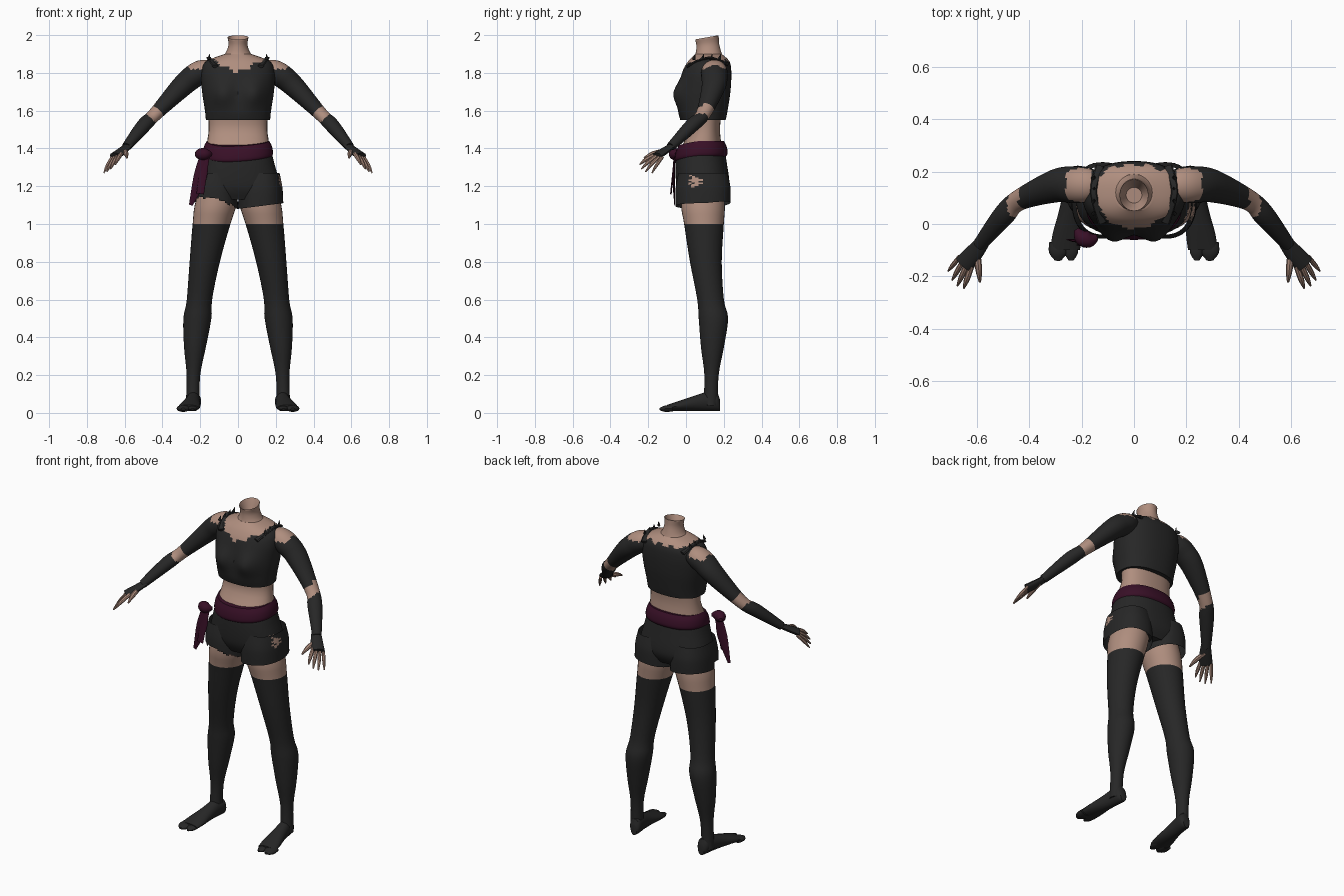
import bpy, bmesh
from math import sin, cos, tau, pi, exp, hypot, atan2, radians, copysign
from mathutils import Vector

if "Cube" in bpy.data.objects:
    bpy.data.objects.remove(bpy.data.objects["Cube"])


def material(name, *rgb):
    mat = bpy.data.materials.new(name)
    mat.use_nodes = True
    mat.diffuse_color = (*rgb, 1)
    shader = mat.node_tree.nodes["Principled BSDF"]
    shader.inputs["Base Color"].default_value = (*rgb, 1)
    shader.inputs["Roughness"].default_value = .9
    return mat


SKIN = material("skin", .43, .27, .21)
BLACK = material("black cloth", .02, .02, .02)
MAROON = material("maroon sash", .04, .005, .02)


def smooth_rows(rows, steps):
    """Catmull-Rom interpolation through rows of numbers."""
    dense = []
    for i in range(len(rows) - 1):
        before, start, end = rows[max(i - 1, 0)], rows[i], rows[i + 1]
        after = rows[min(i + 2, len(rows) - 1)]
        for step in range(steps):
            t = step / steps
            dense.append([b + t * ((c - a) + t * ((2 * a - 5 * b + 4 * c - d) + t * (3 * b - a - 3 * c + d))) / 2
                          for a, b, c, d in zip(before, start, end, after)])
    return dense + [list(rows[-1])]


def surface(name, rings, materials, rule=None, warp=None, cut=None, caps=True):
    """Join rings of points into a surface, coloured and torn by rules."""
    bm = bmesh.new()
    loops = [[bm.verts.new(warp(point) if warp else point) for point in ring] for ring in rings]
    for lower, upper in zip(loops, loops[1:]):
        for i in range(len(lower)):
            bm.faces.new((lower[i - 1], lower[i], upper[i], upper[i - 1]))
    if caps:
        bm.faces.new(loops[0])
        bm.faces.new(loops[-1])
    bmesh.ops.recalc_face_normals(bm, faces=bm.faces)
    if cut:
        torn = [face for face in bm.faces if cut(face.calc_center_median())]
        bmesh.ops.delete(bm, geom=torn, context='FACES')
    for face in bm.faces:
        face.material_index = int(rule(face.calc_center_median())) if rule else 0
    mesh = bpy.data.meshes.new(name)
    bm.to_mesh(mesh)
    bm.free()
    for mat in materials:
        mesh.materials.append(mat)
    part = bpy.data.objects.new(name, mesh)
    bpy.context.collection.objects.link(part)
    bpy.ops.object.select_all(action='DESELECT')
    part.select_set(True)
    bpy.context.view_layer.objects.active = part
    bpy.ops.object.shade_smooth_by_angle(angle=radians(35))


def rounded(value, power):
    return copysign(abs(value) ** (2 / power), value)


def stack(name, rows, materials, side=1, middle=lambda z: 0, sides=32, steps=4, power=2.3, **rules):
    """Upright form; each row is height, half width, y centre, half depth."""
    angles = [tau * i / sides for i in range(sides)]
    rings = [[Vector((side * (middle(z) + width * rounded(cos(a), power)),
                      y + depth * rounded(sin(a), power), z)) for a in angles]
             for z, width, y, depth in smooth_rows(rows, steps)]
    surface(name, rings, materials, **rules)


def limb(name, rows, materials, side=1, flat=1, up=Vector((0, 0, 1)), sides=16, steps=4, **rules):
    """Form along a path; each row is x, y, z, half width; flat scales the thickness."""
    rows = smooth_rows(rows, steps)
    path = [Vector(row[:3]) for row in rows]
    angles = [tau * i / sides for i in range(sides)]
    rings = []
    for i, (*_, width) in enumerate(rows):
        along = (path[min(i + 1, len(path) - 1)] - path[max(i - 1, 0)]).normalized()
        across = along.cross(up).normalized()
        over = across.cross(along) * flat
        ring = [path[i] + width * (across * cos(a) + over * sin(a)) for a in angles]
        rings.append([Vector((side * p.x, p.y, p.z)) for p in ring])
    surface(name, rings, materials, **rules)


# Cropped top with bust and ragged neckline
def bust(point):
    if point.y < .08:
        swell = exp(-((abs(point.x) - .085) / .06) ** 2 - ((point.z - 1.69) / .07) ** 2)
        point.y -= swell * min(.04, (.08 - point.y) / 2)
    return point


def below_neckline(c):
    ragged = sin(c.x * 90) / 120
    if c.y < .1:
        return c.z < 1.8 + abs(c.x) / 2 + ragged
    return c.z < 1.865 + ragged or abs(c.x) > .15


stack("cropped_top", [(1.55, .17, .09, .12), (1.6, .175, .09, .13), (1.7, .19, .1, .135),
                      (1.8, .195, .11, .13), (1.86, .17, .12, .11), (1.9, .07, .12, .07)],
      [SKIN, BLACK], sides=64, steps=8, rule=below_neckline, warp=bust)


# Neck, cut at a slant and hollow
def slant(point):
    point.z += max(0, point.z - 1.9) * (point.y - .12) * 2
    return point


stack("neck", [(1.86, .12, .12, .09), (1.9, .07, .12, .07), (1.95, .05, .115, .06),
               (1.99, .055, .11, .06), (1.92, .03, .11, .03)], [SKIN], power=2, warp=slant)

# Bare waist
stack("waist", [(1.6, .16, .1, .09), (1.5, .155, .1, .08), (1.4, .17, .08, .11)], [SKIN])


# Sash band, dipping at the front, with a knot and two tails
def dip(point):
    front = max(0, .07 - point.y)
    point.z += front * (point.x - .5) / 2
    return point


stack("sash", [(1.35, .17, .08, .12), (1.37, .185, .08, .14), (1.41, .18, .08, .135),
               (1.44, .165, .08, .12)], [MAROON], sides=40, warp=dip)
limb("sash_knot", [(-.14, -.05, 1.37, .01), (-.17, -.06, 1.37, .03), (-.2, -.05, 1.37, .03),
                   (-.22, -.02, 1.37, .01)], [MAROON])
FRONT = Vector((0, 1, 0))
limb("sash_long_tail", [(-.18, -.06, 1.37, .02), (-.2, -.065, 1.25, .035), (-.25, -.06, 1.1, .01)],
     [MAROON], flat=.2, up=FRONT)
limb("sash_short_tail", [(-.17, -.06, 1.36, .02), (-.2, -.08, 1.16, .02)], [MAROON], flat=.2, up=FRONT)


# Shorts: hips and two flared legs, worn and torn
def worn_hole(c):
    y, z = c.y - .05, c.z - 1.23
    return c.x > .1 and hypot(y, z) < .03 + sin(9 * atan2(z, y)) / 90


def hem(point):
    point.z += (1.27 - point.z) * (abs(point.x) + max(0, point.y - .1)) / 1.5
    return point


def torn_front(c):
    return c.x < 0 and c.y < .07 and c.z < 1.08 + min(.12, -c.x) / 2 + sin(c.x * 150) / 150


stack("shorts_hips", [(1.41, .17, .08, .12), (1.33, .19, .08, .135), (1.2, .22, .09, .14),
                      (1.13, .19, .09, .11)],
      [BLACK, SKIN], sides=72, steps=8, rule=worn_hole)


# Arm colours: open shoulder and bare elbow between sleeve and glove
def sleeved(c):
    x = abs(c.x)
    bare_shoulder = c.z > 1.825 + sin(c.y * 120) / 150 and .165 < x < .26
    bare_elbow = abs(x - c.z + 1.145) < .045
    return not (bare_shoulder or bare_elbow)


for side, which in ((1, "left_"), (-1, "right_")):
    stack(which + "shorts_leg", [(1.27, .1, .09, .13), (1.18, .115, .09, .145), (1.08, .12, .09, .145)],
          [BLACK, SKIN], side, middle=lambda z: .12, sides=48, steps=10, caps=False, warp=hem,
          rule=worn_hole, cut=torn_front)

    # Leg: bare thigh above a long stocking, spreading towards the ankle
    leg = [(1.25, .1, .09), (1.1, .11, .09), (1, .1, .095), (.8, .08, .105), (.6, .067, .13),
           (.5, .074, .145), (.35, .058, .14), (.2, .036, .135), (.04, .036, .13)]
    stack(which + "leg", [(z, width, y, width * 1.05) for z, width, y in leg], [SKIN, BLACK], side,
          middle=lambda z: .24 - z * z / 10, power=2, rule=lambda c: c.z < 1)

    # Foot resting on its sole, thickness falling towards a split toe
    foot = [(.18, .02), (.16, .035), (.1, .038), (.04, .044), (-.04, .056), (-.1, .056)]
    angles = [tau * i / 20 for i in range(20)]
    rings = []
    for y, width in smooth_rows(foot, 4):
        height = min(.05, .033 + y / 6, (.2 - y) * 1.5)
        rings.append([Vector((side * (.25 - y / 8 + width * cos(a)), y, .01 + height * (1 + sin(a))))
                      for a in angles])
    surface(which + "foot", rings, [BLACK])
    for toe, x, width in (("big_toe", .24, .026), ("small_toes", .29, .034)):
        limb(which + toe, [(x, -.07, .025, width), (x, -.11, .022, width), (x, -.14, .02, width / 3)],
             [BLACK], side, flat=.5)

    # Arm and gloved hand
    limb(which + "arm", [(.13, .15, 1.815, .05), (.18, .15, 1.81, .067), (.23, .15, 1.785, .07),
                         (.3, .145, 1.725, .063), (.44, .09, 1.58, .04), (.5, .03, 1.52, .041),
                         (.59, -.08, 1.41, .026)],
         [SKIN, BLACK], side, flat=.9, sides=32, steps=8, rule=sleeved)
    limb(which + "glove", [(.575, -.065, 1.42, .027), (.61, -.11, 1.39, .034), (.65, -.155, 1.36, .038)],
         [BLACK], side, flat=.5)

    # Thumb and a fan of four fingers
    digits = [("thumb", Vector((.6, -.1, 1.39)), Vector((.588, -.222, 1.35)), .013)]
    for i, finger in enumerate(("index", "middle", "ring", "little")):
        t = i / 3
        knuckle = Vector((.62, -.16, 1.37)).lerp(Vector((.665, -.125, 1.355)), t)
        tip = Vector((.65, -.245, 1.315)).lerp(Vector((.71, -.18, 1.27)), t)
        tip += Vector((.005, -.015, -.01)) * sin(pi * t)
        digits.append((finger + "_finger", knuckle, tip, .011 - t / 500))
    for digit, root, tip, radius in digits:
        bend = root.lerp(tip, .6) + Vector((0, 0, radius / 2))
        limb(which + digit, [(*root, radius), (*bend, radius), (*tip, radius / 3)],
             [SKIN], side, sides=8)

    # Frayed shoulder strap
    limb(which + "strap", [(.12, .005, 1.835, .018), (.155, .12, 1.88, .013), (.13, .22, 1.845, .018)],
         [BLACK], side, flat=.5, sides=8)
    for i in range(4):
        y = .04 + i * .045
        limb(f"{which}strap_fray_{i}", [(.155, y, 1.87, .01), (.15, y + .01, 1.9, .001)],
             [BLACK], side, up=FRONT, sides=4, steps=1)
